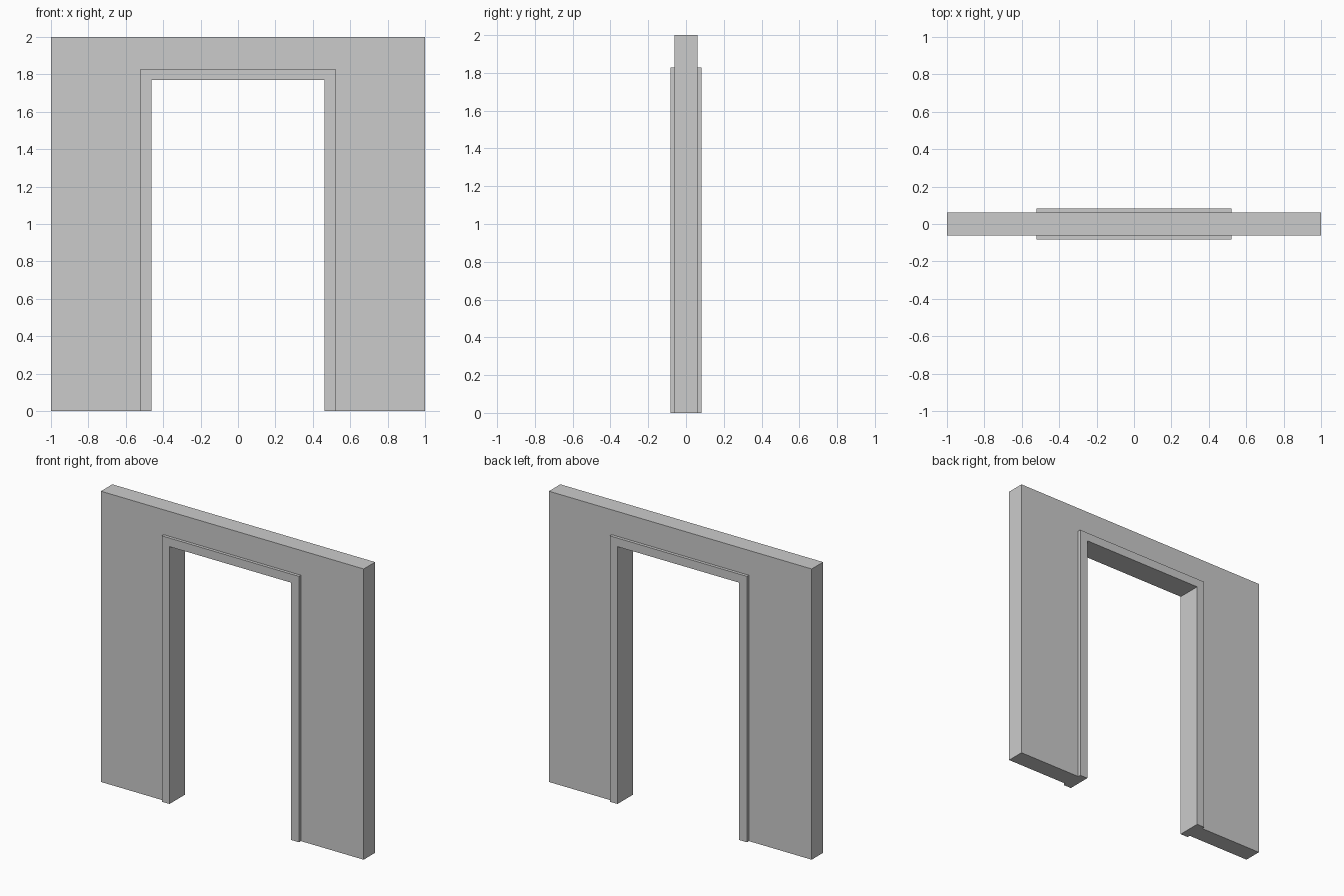
import bpy, bmesh
from mathutils import Vector

if "Cube" in bpy.data.objects:
    bpy.data.objects.remove(bpy.data.objects["Cube"])


def arch(name, outer_x, outer_z, inner_x, inner_z, depth):
    """Upside-down U profile standing on the floor, extruded along y."""
    bm = bmesh.new()

    def ring(hx, top):
        pts = [(-hx, 0), (-hx, top), (hx, top), (hx, 0)]
        return [bm.verts.new((x, -depth / 2, z)) for x, z in pts]

    outer, inner = ring(outer_x, outer_z), ring(inner_x, inner_z)
    for i in range(3):
        bm.faces.new((outer[i], outer[i + 1], inner[i + 1], inner[i]))
    ext = bmesh.ops.extrude_face_region(bm, geom=bm.faces[:], use_keep_orig=True)
    moved = [g for g in ext["geom"] if isinstance(g, bmesh.types.BMVert)]
    bmesh.ops.translate(bm, verts=moved, vec=Vector((0, depth, 0)))
    bmesh.ops.recalc_face_normals(bm, faces=bm.faces[:])

    mesh = bpy.data.meshes.new(name)
    bm.to_mesh(mesh)
    bm.free()
    obj = bpy.data.objects.new(name, mesh)
    bpy.context.collection.objects.link(obj)
    return obj


FRAME_X, FRAME_Z = 0.522, 1.829

# Wall panel with the doorway cut out
arch("wall", 1.0, 2.0, FRAME_X, FRAME_Z, 0.124)
# Door frame lining the doorway, standing proud on both sides
arch("door_frame", FRAME_X, FRAME_Z, 0.463, 1.77, 0.166)
